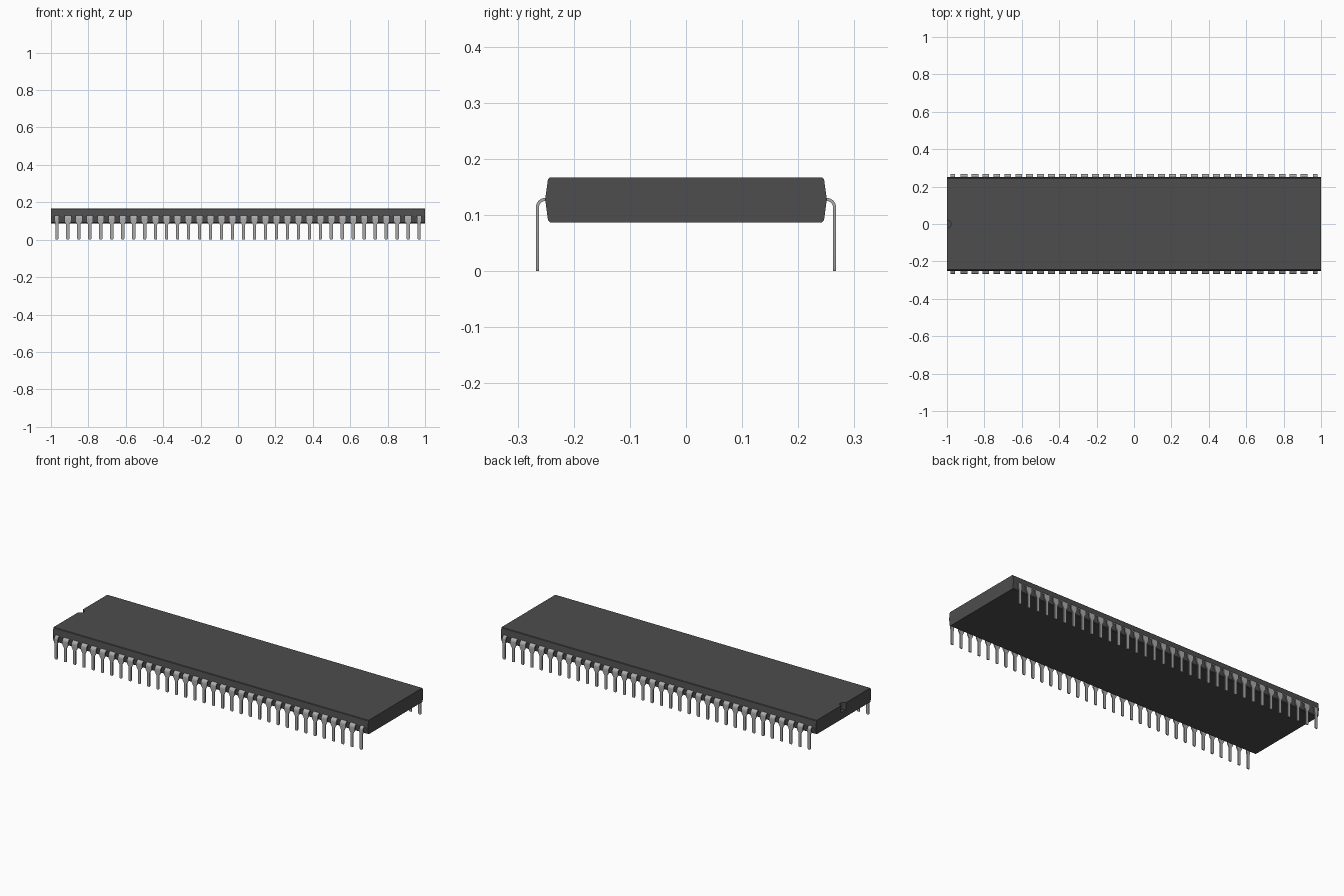
import bpy, bmesh, math
from mathutils import Vector

cube = bpy.data.objects.get("Cube")
if cube:
    bpy.data.objects.remove(cube, do_unlink=True)


def material(name, value):
    mat = bpy.data.materials.new(name)
    mat.use_nodes = True
    col = (value, value, value, 1)
    mat.diffuse_color = col
    mat.node_tree.nodes["Principled BSDF"].inputs["Base Color"].default_value = col
    return mat


BODY = material("dark_grey_plastic", 0.075)
METAL = material("tin_grey_metal", 0.40)


def loft(name, rings, mat):
    """Skin a list of equal-length vertex rings and cap both ends."""
    bm = bmesh.new()
    rows = [[bm.verts.new(p) for p in ring] for ring in rings]
    n = len(rows[0])
    for a, b in zip(rows, rows[1:]):
        for i in range(n):
            j = (i + 1) % n
            bm.faces.new((a[i], a[j], b[j], b[i]))
    bm.faces.new(rows[0])
    bm.faces.new(rows[-1])
    bmesh.ops.recalc_face_normals(bm, faces=bm.faces)
    mesh = bpy.data.meshes.new(name)
    bm.to_mesh(mesh)
    bm.free()
    mesh.materials.append(mat)
    obj = bpy.data.objects.new(name, mesh)
    bpy.context.collection.objects.link(obj)
    return obj


# Package body: hexagonal section with small chamfers, swept along x
half = [(0.242, 0.087), (0.246, 0.091), (0.251, 0.128), (0.246, 0.164), (0.243, 0.167)]
section = half + [(-y, z) for y, z in reversed(half)]
body = loft("package_body", [[(x, y, z) for y, z in section] for x in (-1, 1)], BODY)

# Half-round orientation notch in the top of the right end
bpy.ops.mesh.primitive_cylinder_add(vertices=24, radius=0.021, depth=0.08,
                                    location=(-1, 0, 0.167))
cutter = bpy.context.object
cutter.name = "notch_cutter"
cutter.hide_render = True
cutter.data.materials.append(BODY)
cut = body.modifiers.new("notch", 'BOOLEAN')
cut.operation = 'DIFFERENCE'
cut.solver = 'EXACT'
cut.object = cutter
bpy.context.view_layer.objects.active = body
bpy.ops.object.modifier_apply(modifier="notch")
bpy.data.objects.remove(cutter, do_unlink=True)

# Pin centreline in (y, z): out of the body, round bend, straight down
THICK, ROW, EXIT, BEND = 0.0055, 0.265, 0.128, 0.015
NARROW, WIDE, PITCH, COUNT = 0.0085, 0.0185, 0.0587, 34


def pin(name, shoulder, x):
    path = [(-0.235, EXIT, 0, 1, shoulder)]       # y, z, normal y, normal z, half width
    for i in range(7):
        a = math.radians(90 * i / 6)
        path.append((-ROW + BEND - BEND * math.sin(a), EXIT - BEND + BEND * math.cos(a),
                     -math.sin(a), math.cos(a), shoulder))
    path += [(-ROW, z, -1, 0, w) for z, w in
             ((0.098, shoulder), (0.080, NARROW), (0.006, NARROW), (0.0, NARROW * 0.7))]
    rings = []
    for y, z, ny, nz, w in path:
        c, off = Vector((0, y, z)), Vector((0, ny, nz)) * THICK / 2
        rings.append([c + off + Vector((-w, 0, 0)), c + off + Vector((w, 0, 0)),
                      c - off + Vector((w, 0, 0)), c - off + Vector((-w, 0, 0))])
    obj = loft(name, rings, METAL)
    obj.location.x = x
    bpy.ops.object.select_all(action='DESELECT')
    obj.select_set(True)
    bpy.context.view_layer.objects.active = obj
    bpy.ops.object.shade_smooth_by_angle(angle=math.radians(30))
    return obj


def repeat(obj, count, step):
    """Copy a pin along the front row and mirror it to the back row."""
    arr = obj.modifiers.new("row", 'ARRAY')
    arr.count = count
    arr.use_relative_offset = False
    arr.use_constant_offset = True
    arr.constant_offset_displace = (step, 0, 0)
    mir = obj.modifiers.new("back_row", 'MIRROR')
    mir.use_axis = (False, True, False)


# Shouldered pins between the straight pins at the four corners
first = -PITCH * (COUNT - 1) / 2
repeat(pin("shouldered_pins", WIDE, first + PITCH), COUNT - 2, PITCH)
repeat(pin("corner_pins", 0.0115, first), 2, PITCH * (COUNT - 1))
